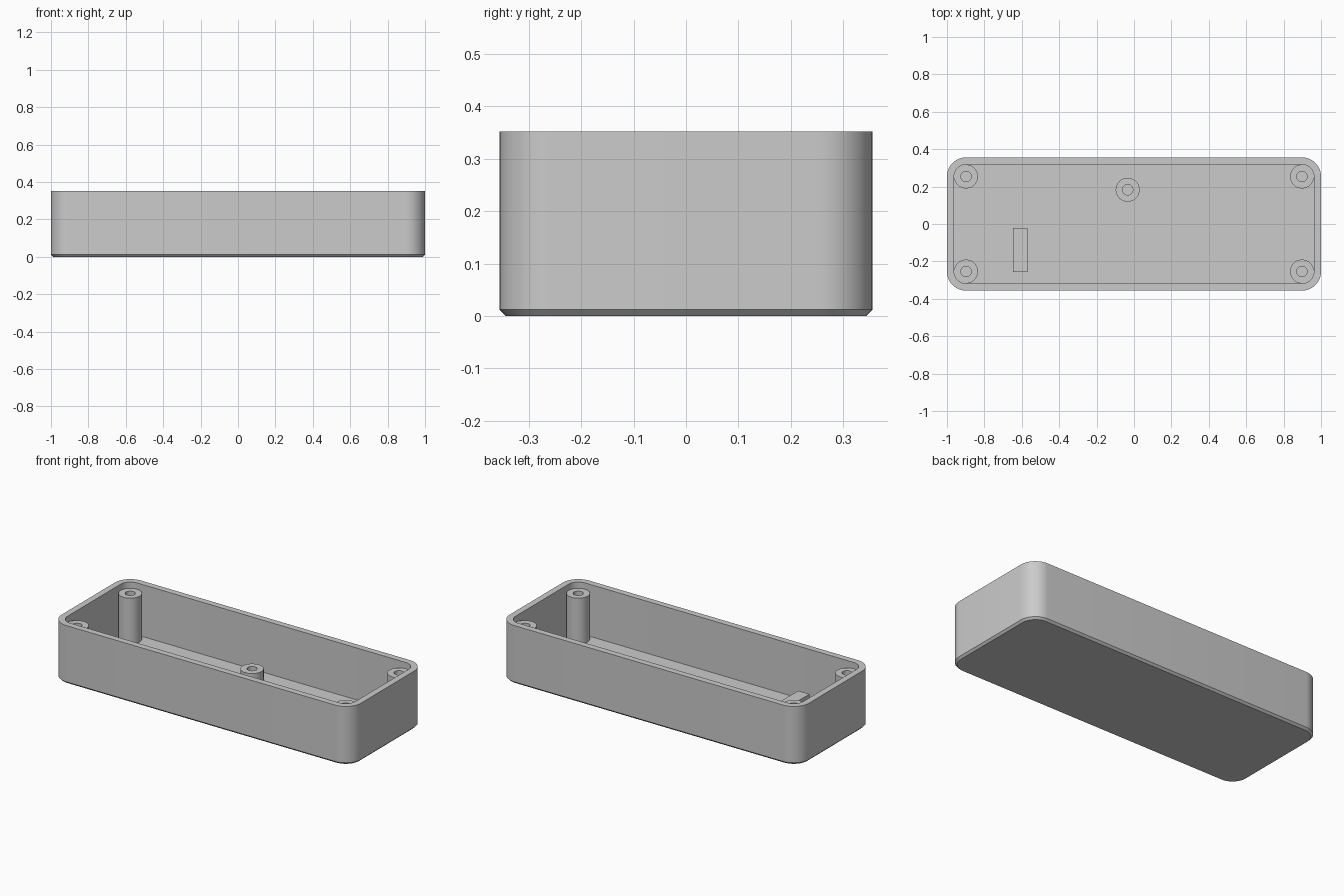
import bpy, bmesh, math

cube = bpy.data.objects.get("Cube")
if cube:
    bpy.data.objects.remove(cube, do_unlink=True)

# Single grey plastic
grey = bpy.data.materials.new("grey plastic")
grey.use_nodes = True
colour = (0.6, 0.6, 0.6, 1)
grey.diffuse_color = colour
grey.node_tree.nodes["Principled BSDF"].inputs["Base Color"].default_value = colour

HALF_X, HALF_Y, HEIGHT = 1.0, 0.356, 0.352
CORNER, WALL, FLOOR, CHAMFER = 0.102, 0.038, 0.038, 0.012
POST_X, POST_Y = HALF_X - CORNER, HALF_Y - CORNER   # corner centres


def rounded_loop(inset, z, steps=12):
    """Outline of the case, moved inwards by inset."""
    points = []
    r = CORNER - inset
    for quarter, (sx, sy) in enumerate([(1, 1), (-1, 1), (-1, -1), (1, -1)]):
        for i in range(steps + 1):
            a = (quarter + i / steps) * math.pi / 2
            points.append((sx * POST_X + r * math.cos(a),
                           sy * POST_Y + r * math.sin(a), z))
    return points


def circle_loop(radius, z, steps=40):
    return [(radius * math.cos(math.tau * i / steps),
             radius * math.sin(math.tau * i / steps), z) for i in range(steps)]


def loft(name, loops, location=(0, 0, 0)):
    """Bridge matching loops in order and cap both ends."""
    bm = bmesh.new()
    rings = [[bm.verts.new(p) for p in loop] for loop in loops]
    for low, high in zip(rings, rings[1:]):
        n = len(low)
        for i in range(n):
            j = (i + 1) % n
            bm.faces.new((low[i], low[j], high[j], high[i]))
    bm.faces.new(rings[0][::-1])
    bm.faces.new(rings[-1])
    mesh = bpy.data.meshes.new(name)
    bm.to_mesh(mesh)
    bm.free()
    mesh.materials.append(grey)
    obj = bpy.data.objects.new(name, mesh)
    obj.location = location
    bpy.context.collection.objects.link(obj)
    bpy.ops.object.select_all(action='DESELECT')
    obj.select_set(True)
    bpy.context.view_layer.objects.active = obj
    bpy.ops.object.shade_smooth_by_angle(angle=math.radians(30))
    return obj


def post(name, x, y, top):
    """Hollow screw post standing on the floor."""
    outer, hole = 0.064, 0.028
    loft(name, [circle_loop(outer, FLOOR), circle_loop(outer, top),
                circle_loop(hole, top), circle_loop(hole, FLOOR + 0.001)], (x, y, 0))


# Open tray with chamfered base
loft("case_shell", [rounded_loop(CHAMFER, 0), rounded_loop(0, CHAMFER),
                    rounded_loop(0, HEIGHT), rounded_loop(WALL, HEIGHT),
                    rounded_loop(WALL, FLOOR)])

# Tall corner posts
for side, sx in (("left", 1), ("right", -1)):
    for end, sy in (("front", -1), ("back", 1)):
        post(f"{end}_{side}_post", sx * POST_X, sy * POST_Y, 0.314)

# Short board supports
SUPPORT = 0.117
post("board_post", -0.034, 0.183, SUPPORT)
x0, x1, y0, y1 = -0.646, -0.57, -0.256, -0.022
pad = [(x0, y0), (x1, y0), (x1, y1), (x0, y1)]
loft("board_rest", [[(x, y, z) for x, y in pad] for z in (FLOOR, SUPPORT)])
